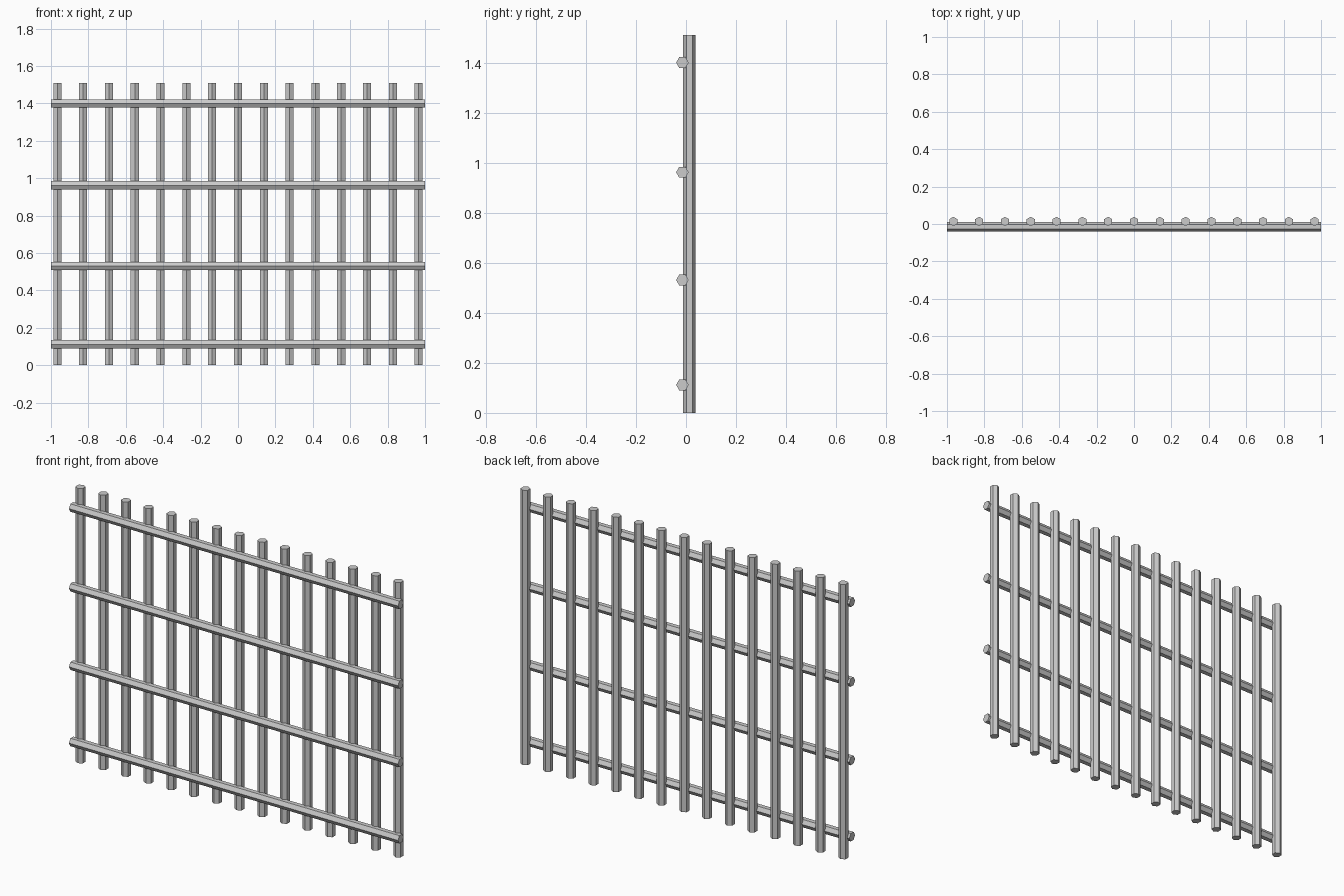
import bpy
from math import pi

if "Cube" in bpy.data.objects:
    bpy.data.objects.remove(bpy.data.objects["Cube"])

R = 0.025  # bar radius, six-sided


def hex_bar(name, length, location, rotation):
    bpy.ops.mesh.primitive_cylinder_add(vertices=6, radius=R, depth=length,
                                        location=location, rotation=rotation)
    bpy.context.object.name = name


# Upright bars, one edge facing front
HEIGHT = 1.51
for i in range(15):
    hex_bar(f"upright_bar_{i + 1}", HEIGHT,
            ((i - 7) * 0.138, 0.0135, HEIGHT / 2), (0, 0, 0))

# Horizontal rails across the front, one edge facing front
for i, z in enumerate((0.112, 0.531, 0.962, 1.40)):
    hex_bar(f"cross_rail_{i + 1}", 2.0, (0, -0.0145, z), (0, pi / 2, 0))
